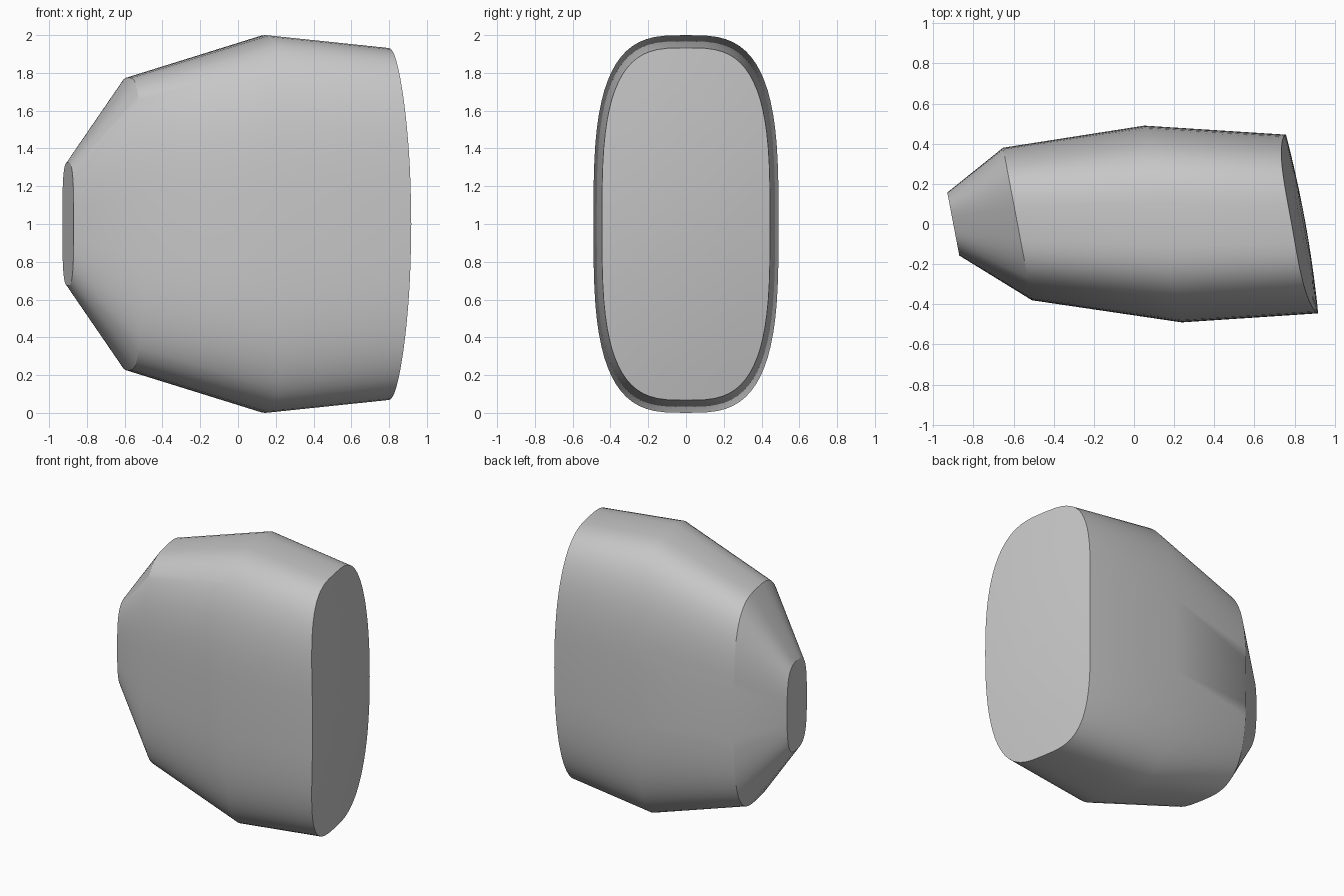
import bpy, bmesh
from math import cos, sin, pi, copysign, radians

default = bpy.data.objects.get("Cube")
if default:
    bpy.data.objects.remove(default, do_unlink=True)

SIDES = 72
SHEAR = 0.19      # every section leans in plan
POWER = 3.2       # squareness of the rounded section

grey = bpy.data.materials.new("light_grey")
grey.use_nodes = True
colour = (0.57, 0.57, 0.57, 1)
grey.diffuse_color = colour
grey.node_tree.nodes["Principled BSDF"].inputs["Base Color"].default_value = colour


def outline(half_y, half_z):
    """Rounded rectangle section as (y, z) pairs about the centre."""
    points = []
    for i in range(SIDES):
        a = 2 * pi * i / SIDES
        y = copysign(abs(cos(a)) ** (2 / POWER), cos(a)) * half_y
        z = copysign(abs(sin(a)) ** (2 / POWER), sin(a)) * half_z
        points.append((y, z))
    return points


def flat_ring(bm, x, half_y, half_z):
    return [bm.verts.new((x - SHEAR * y, y, 1 + z)) for y, z in outline(half_y, half_z)]


def domed(bm, y, z):
    """Point on the gently bulging wide end."""
    return bm.verts.new((0.855 - 0.18 * y - 0.09 * y * y - 0.08 * z * z, y, 1 + z))


def bridge(bm, a, b):
    for i in range(SIDES):
        j = (i + 1) % SIDES
        bm.faces.new((a[i], a[j], b[j], b[i]))


bm = bmesh.new()
# Tapered sections from the narrow end to the widest one
sections = [(-0.9, 0.157, 0.325), (-0.58, 0.38, 0.775), (0.145, 0.49, 1.0)]
rings = [flat_ring(bm, *s) for s in sections]
bm.faces.new(rings[0])

# Wide end: rim and concentric rings on the dome
rim = outline(0.445, 0.933)
for scale in (1, 0.8, 0.6, 0.4, 0.2):
    rings.append([domed(bm, y * scale, z * scale) for y, z in rim])
for a, b in zip(rings, rings[1:]):
    bridge(bm, a, b)
centre = domed(bm, 0, 0)
for i in range(SIDES):
    bm.faces.new((rings[-1][i], rings[-1][(i + 1) % SIDES], centre))
bmesh.ops.recalc_face_normals(bm, faces=bm.faces)

mesh = bpy.data.meshes.new("tapered_body")
bm.to_mesh(mesh)
bm.free()
mesh.materials.append(grey)
body = bpy.data.objects.new("tapered_body", mesh)
bpy.context.collection.objects.link(body)

# Smooth sides with crisp end rims
bpy.ops.object.select_all(action="DESELECT")
body.select_set(True)
bpy.context.view_layer.objects.active = body
bpy.ops.object.shade_smooth_by_angle(angle=radians(30))
